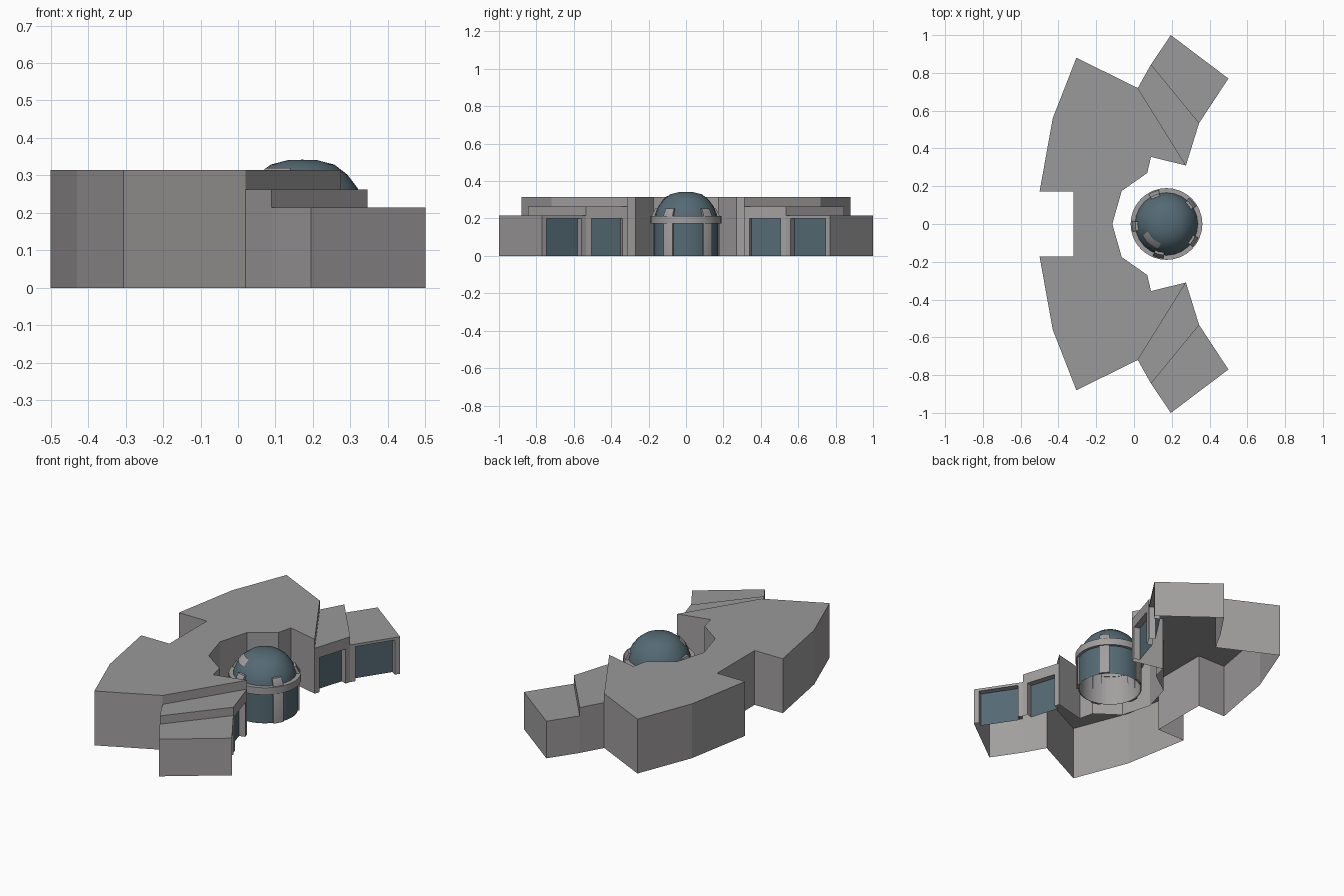
import bpy, bmesh, math
from mathutils import Vector

if "Cube" in bpy.data.objects:
    bpy.data.objects.remove(bpy.data.objects["Cube"])


def material(name, rgb):
    m = bpy.data.materials.new(name)
    m.diffuse_color = (*rgb, 1)
    m.use_nodes = True
    m.node_tree.nodes["Principled BSDF"].inputs["Base Color"].default_value = m.diffuse_color
    return m


ROOF = material("roof_grey", (0.32, 0.32, 0.32))
WALL = material("wall_grey", (0.36, 0.345, 0.345))
GLASS = material("tinted_glass", (0.09, 0.145, 0.175))


def finish(bm, name, mats, mirror=False):
    me = bpy.data.meshes.new(name)
    bm.to_mesh(me)
    bm.free()
    for m in mats:
        me.materials.append(m)
    ob = bpy.data.objects.new(name, me)
    bpy.context.collection.objects.link(ob)
    if mirror:
        mod = ob.modifiers.new("mirror", 'MIRROR')
        mod.use_axis = (False, True, False)
        mod.use_clip = True
    return ob


def face(bm, pts, mat):
    bm.faces.new([bm.verts.new(p) for p in pts]).material_index = mat


def window_wall(bm, a, b, h, head=0.2, post=0.03, depth=0.035):
    """Wall from a to b with a recessed full-height glass opening."""
    a, b = Vector((*a, 0)), Vector((*b, 0))
    length = (b - a).length
    u = (b - a) / length
    inward = Vector((-u.y, u.x, 0))

    def p(s, d, z):
        return a + u * s + inward * d + Vector((0, 0, z))
    l, r = post, length - post
    quads = [
        ([p(0, 0, 0), p(l, 0, 0), p(l, 0, head), p(0, 0, head)], 1),
        ([p(r, 0, 0), p(length, 0, 0), p(length, 0, head), p(r, 0, head)], 1),
        ([p(0, 0, head), p(length, 0, head), p(length, 0, h), p(0, 0, h)], 1),
        ([p(l, 0, 0), p(l, depth, 0), p(l, depth, head), p(l, 0, head)], 1),
        ([p(r, depth, 0), p(r, 0, 0), p(r, 0, head), p(r, depth, head)], 1),
        ([p(l, 0, head), p(l, depth, head), p(r, depth, head), p(r, 0, head)], 1),
        ([p(l, depth, 0), p(r, depth, 0), p(r, depth, head), p(l, depth, head)], 2),
    ]
    for pts, mat in quads:
        face(bm, pts, mat)


def block(name, outline, h, bottoms):
    """Open-bottomed block: bottoms gives each wall's lower edge,
    None for no wall, 'window' for a glazed wall."""
    bm = bmesh.new()
    face(bm, [(x, y, h) for x, y in outline], 0)
    for i, base in enumerate(bottoms):
        a, b = outline[i], outline[(i + 1) % len(outline)]
        if base == 'window':
            window_wall(bm, a, b, h)
        elif base is not None:
            face(bm, [(*a, base), (*b, base), (*b, h), (*a, h)], 1)
    bmesh.ops.remove_doubles(bm, verts=bm.verts, dist=1e-4)
    return finish(bm, name, [ROOF, WALL, GLASS], mirror=True)


H1, H2, H3 = 0.315, 0.263, 0.215

# Crescent hall and two stepped wings per side
block("main_hall",
      [(-0.115, 0), (-0.065, 0.175), (0.07, 0.27), (0.09, 0.355), (0.275, 0.31),
       (0.02, 0.72), (-0.305, 0.88), (-0.43, 0.56), (-0.5, 0.172), (-0.32, 0.172),
       (-0.32, 0)],
      H1, [0, 0, 0, 0, H2, 0, 0, 0, 0, 0, None])
block("inner_wing", [(0.275, 0.31), (0.345, 0.535), (0.09, 0.845), (0.02, 0.72)],
      H2, ['window', H3, 0, None])
block("outer_wing", [(0.345, 0.535), (0.5, 0.77), (0.195, 1.0), (0.09, 0.845)],
      H3, ['window', 0, 0, None])

CX = 0.172


def revolve(name, profile, mat, a0=0, a1=360, n=32, closed=False, smooth=True):
    """Turn a (radius, height) profile about the rotunda axis."""
    full = a1 - a0 == 360
    bm = bmesh.new()
    rows = []
    for i in range(n if full else n + 1):
        t = math.radians(a0 + (a1 - a0) * i / n)
        rows.append([bm.verts.new((CX + r * math.cos(t), r * math.sin(t), z))
                     for r, z in profile])
    k = len(profile)
    for i in range(n):
        p, q = rows[i], rows[(i + 1) % len(rows)]
        for j in range(k if closed else k - 1):
            m = (j + 1) % k
            bm.faces.new((p[j], q[j], q[m], p[m]))
    if closed and not full:
        bm.faces.new(rows[0])
        bm.faces.new(rows[-1])
    bmesh.ops.remove_doubles(bm, verts=bm.verts, dist=1e-5)
    if closed:
        bmesh.ops.recalc_face_normals(bm, faces=bm.faces)
    ob = finish(bm, name, [mat])
    if smooth:
        bpy.ops.object.select_all(action='DESELECT')
        ob.select_set(True)
        bpy.context.view_layer.objects.active = ob
        bpy.ops.object.shade_smooth_by_angle(angle=math.radians(35))
    return ob


# Rotunda: glass drum with grey lining, ring and dome
revolve("rotunda_glass", [(0.174, 0), (0.174, 0.18)], GLASS)
revolve("rotunda_lining", [(0.169, 0.18), (0.169, 0)], WALL)
revolve("rotunda_ring", [(0.166, 0.172), (0.19, 0.172), (0.19, 0.213), (0.164, 0.213)],
        WALL, closed=True)
revolve("dome", [(0.17, 0.18), (0.165, 0.222), (0.148, 0.265), (0.12, 0.302),
                 (0.085, 0.329), (0.038, 0.341), (0, 0.342)], GLASS, n=24)

# Five posts that hook over the ring onto the dome
for i in range(5):
    c = -32 + 72 * i
    revolve(f"rotunda_post_{i + 1}",
            [(0.17, 0), (0.183, 0), (0.183, 0.218), (0.165, 0.253), (0.145, 0.253),
             (0.155, 0.218)], WALL, c - 9, c + 9, n=3, closed=True)

# Pale panel on the dome
revolve("dome_panel", [(0.14, 0.285), (0.124, 0.305), (0.106, 0.32)], WALL, 203, 253, n=6)
